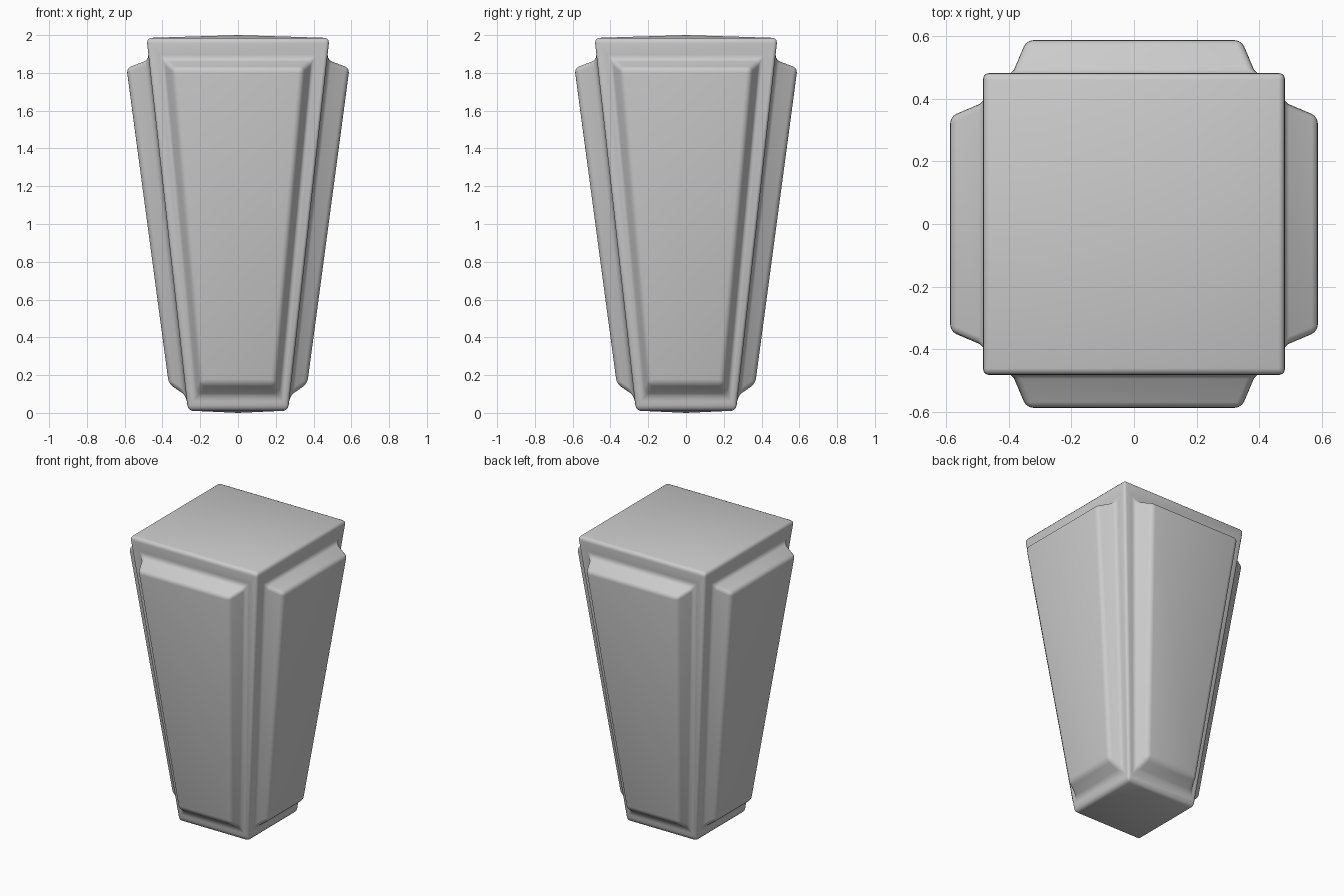
import bpy, bmesh
from math import radians
from mathutils import Vector

if "Cube" in bpy.data.objects:
    bpy.data.objects.remove(bpy.data.objects["Cube"])

Z0, Z1 = 0.012, 1.985


def core_half(z):
    return 0.264 + 0.222 * z / 2


# Tapered square core
bm = bmesh.new()
bmesh.ops.create_cube(bm, size=2)
for v in bm.verts:
    z = Z1 if v.co.z > 0 else Z0
    h = core_half(z)
    v.co = Vector((h * v.co.x, h * v.co.y, z))
bm.normal_update()
sides = [f for f in bm.faces if abs(f.normal.z) < 0.7]
caps = [f for f in bm.faces if abs(f.normal.z) >= 0.7]


def place_ring(face, out, low, high):
    """Put a panel face's corners at (half width, depth, z) low and high."""
    tan = Vector((-out.y, out.x, 0))
    for v in face.verts:
        half, depth, z = high if v.co.z > 1 else low
        s = 1 if v.co.dot(tan) > 0 else -1
        v.co = out * depth + tan * s * half + Vector((0, 0, z))


# Raised, sloped-edge panel on each of the four sides
for f in sides:
    n = f.normal
    out = Vector((round(n.x), round(n.y), 0))
    bmesh.ops.inset_individual(bm, faces=[f], thickness=0.05)
    place_ring(f, out, (0.225, core_half(0.09), 0.09), (0.395, core_half(1.87), 1.87))
    bmesh.ops.inset_individual(bm, faces=[f], thickness=0.05)
    place_ring(f, out, (0.195, 0.367, 0.155), (0.345, 0.59, 1.825))

# Slightly domed top and bottom
for c in bmesh.ops.poke(bm, faces=caps)["verts"]:
    c.co.z = 2.0 if c.co.z > 1 else 0.0

bmesh.ops.recalc_face_normals(bm, faces=bm.faces)
mesh = bpy.data.meshes.new("tapered_block")
bm.to_mesh(mesh)
bm.free()
block = bpy.data.objects.new("tapered_block", mesh)
bpy.context.collection.objects.link(block)

# Soft rounded edges and grooves
bevel = block.modifiers.new("soft_edges", "BEVEL")
bevel.width = 0.032
bevel.segments = 3
bevel.limit_method = 'ANGLE'
bevel.angle_limit = radians(25)

bpy.context.view_layer.objects.active = block
block.select_set(True)
bpy.ops.object.shade_smooth()
